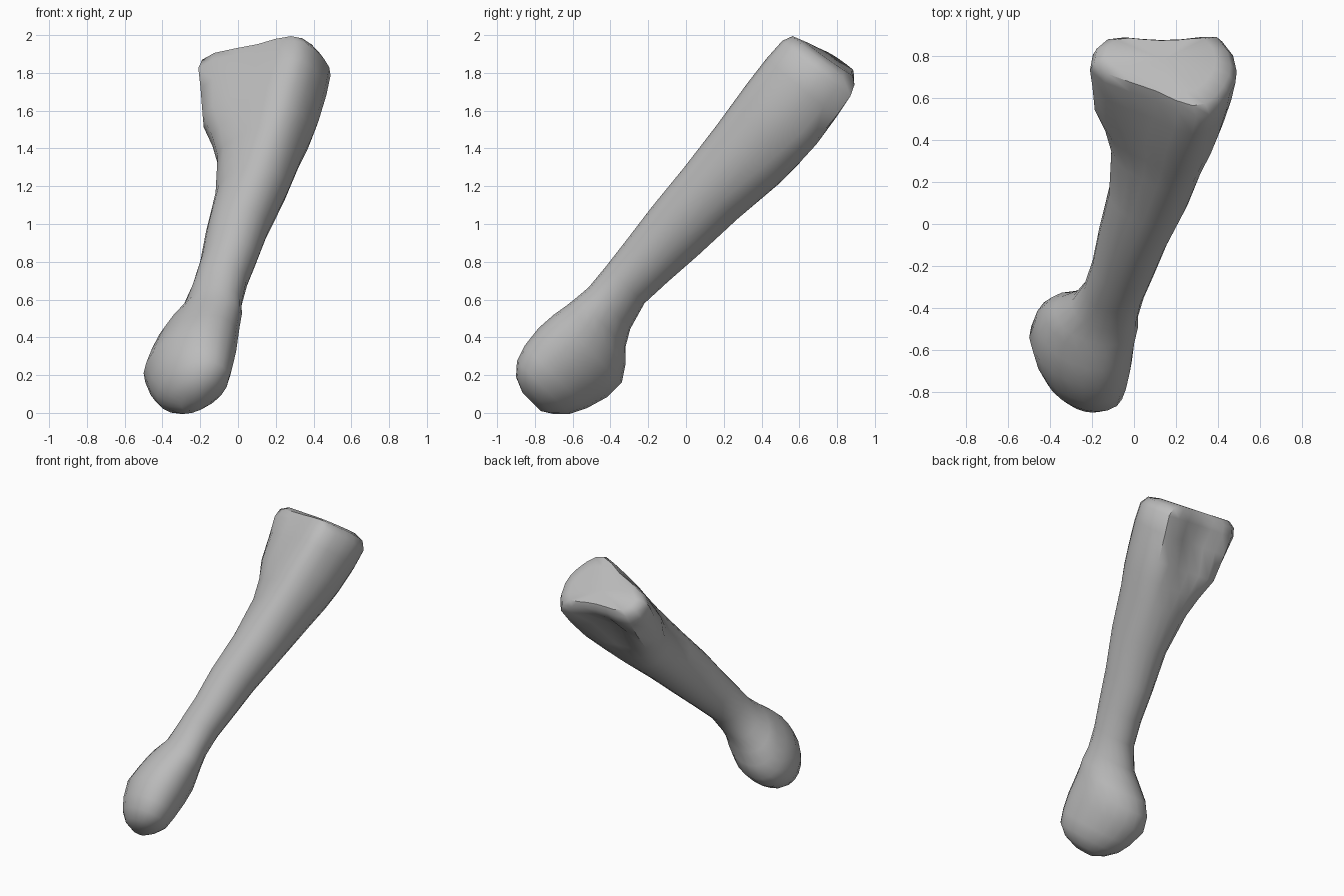
import bpy, bmesh, math

if "Cube" in bpy.data.objects:
    bpy.data.objects.remove(bpy.data.objects["Cube"], do_unlink=True)

bone_grey = bpy.data.materials.new("bone_grey")
bone_grey.use_nodes = True
colour = (0.5, 0.5, 0.5, 1)
bone_grey.diffuse_color = colour
bone_grey.node_tree.nodes["Principled BSDF"].inputs["Base Color"].default_value = colour

# Triangular outline of the broad upper end, in a unit box
base_outline = [(1, -.2), (.98, .1), (.9, .4), (.78, .7), (.63, .93), (.45, 1), (.2, .87),
                (-.1, .62), (-.45, .42), (-.8, .2), (-1, -.1), (-.96, -.5), (-.8, -.77),
                (-.55, -.85), (-.3, -.83), (0, -.82), (.3, -.86), (.55, -.93), (.8, -.95), (.95, -.6)]
SIDES = len(base_outline)

# Sections along the shaft: distance, x range, depth range
sections = [
    (-.76, -.3, -.19, .78, .97),
    (-.71, -.37, -.11, .7, 1.09),
    (-.62, -.43, -.05, .61, 1.17),
    (-.5, -.47, -.03, .55, 1.21),
    (-.33, -.5, -.01, .5, 1.23),
    (-.18, -.47, 0, .5, 1.22),
    (-.06, -.43, .01, .58, 1.2),
    (.03, -.38, .02, .67, 1.19),
    (.15, -.3, .02, .74, 1.18),
    (.36, -.24, .05, .8, 1.2),
    (.6, -.2, .1, .79, 1.23),
    (.9, -.17, .16, .77, 1.27),
    (1.3, -.12, .26, .75, 1.31),
    (1.7, -.11, .34, .7, 1.36),
    (1.9, -.14, .39, .69, 1.39),
    (2.1, -.19, .43, .69, 1.42),
    (2.35, -.2, .47, .74, 1.45),
    (2.53, -.21, .49, .79, 1.46),
    (2.61, -.19, .46, .83, 1.43),
    (2.65, -.14, .39, .89, 1.33),
]


def clamp(value):
    return max(0, min(1, value))


def section_ring(bm, s, x0, x1, t0, t1):
    """One ring of the loft, in a plane square to the 45 degree shaft."""
    # The oval turns triangular and its back hollows out towards the base
    share = clamp((s - 1.1) / 1.4) ** 1.3
    skew = .1 + .25 * clamp(1 - s / .36) + .2 * share
    hollow = .25 * math.exp(-((s - 2.3) / .18) ** 2)
    ring = []
    for i, (bx, bt) in enumerate(base_outline):
        angle = math.tau * i / SIDES
        u = (1 - share) * math.cos(angle - skew) + share * bx
        v = (1 - share) * math.sin(angle) + share * bt
        if v < 0:
            v += hollow * clamp(1.3 - 2 * abs(u + .15))
        x = (x0 + x1) / 2 + u * (x1 - x0) / 2
        t = (t0 + t1) / 2 + v * (t1 - t0) / 2
        d = s - share * (.04 * v + .025 * u)
        ring.append(bm.verts.new((x, (d - t) / 2, (d + t) / 2)))
    return ring


# Loft the bone from the round head to the broad base
bm = bmesh.new()
rings = [section_ring(bm, *row) for row in sections]
for low, high in zip(rings, rings[1:]):
    for i in range(SIDES):
        j = (i + 1) % SIDES
        bm.faces.new((low[i], low[j], high[j], high[i]))
for ring in (rings[0], rings[-1]):
    cap = bm.faces.new(ring)
    bmesh.ops.poke(bm, faces=[cap])
bmesh.ops.recalc_face_normals(bm, faces=bm.faces)

mesh = bpy.data.meshes.new("bone")
bm.to_mesh(mesh)
bm.free()
mesh.materials.append(bone_grey)
bone = bpy.data.objects.new("bone", mesh)
bpy.context.collection.objects.link(bone)

# Soft shading with the joint rims kept crisp
bpy.context.view_layer.objects.active = bone
bone.select_set(True)
bpy.ops.object.shade_smooth_by_angle(angle=math.radians(45))
